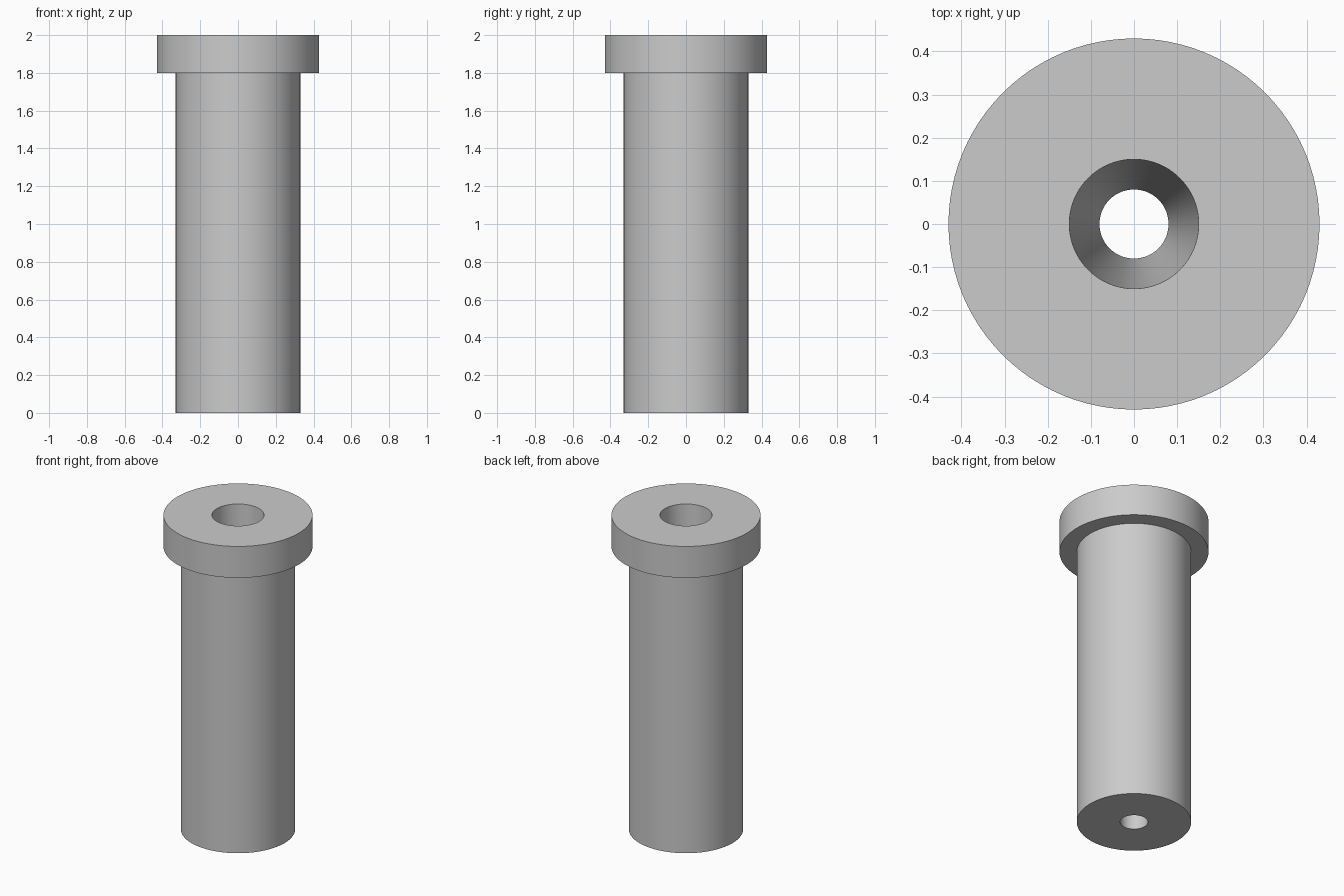
import bpy
import bmesh
from math import cos, sin, tau, radians

cube = bpy.data.objects.get("Cube")
if cube:
    bpy.data.objects.remove(cube, do_unlink=True)

SEGMENTS = 96


def make_material(name, color):
    mat = bpy.data.materials.new(name)
    mat.use_nodes = True
    mat.diffuse_color = color
    mat.node_tree.nodes["Principled BSDF"].inputs["Base Color"].default_value = color
    return mat


def lathe(name, profile, mat):
    """Spin a closed (radius, height) profile around the z axis."""
    bm = bmesh.new()
    rings = []
    for radius, height in profile:
        rings.append([bm.verts.new((radius * cos(tau * i / SEGMENTS),
                                    radius * sin(tau * i / SEGMENTS), height))
                      for i in range(SEGMENTS)])
    for ring, following in zip(rings, rings[1:] + rings[:1]):
        for i in range(SEGMENTS):
            j = (i + 1) % SEGMENTS
            bm.faces.new((ring[i], ring[j], following[j], following[i]))
    bmesh.ops.recalc_face_normals(bm, faces=bm.faces)
    mesh = bpy.data.meshes.new(name)
    bm.to_mesh(mesh)
    bm.free()
    mesh.materials.append(mat)
    obj = bpy.data.objects.new(name, mesh)
    bpy.context.collection.objects.link(obj)
    bpy.ops.object.select_all(action='DESELECT')
    obj.select_set(True)
    bpy.context.view_layer.objects.active = obj
    bpy.ops.object.shade_smooth_by_angle(angle=radians(30))
    return obj


gray = make_material("plain gray", (0.6, 0.6, 0.6, 1.0))

# Flanged bushing: shaft, wide collar and a bore tapering towards the bottom
shaft_radius, collar_radius = 0.33, 0.43
bore_top, bore_bottom = 0.15, 0.08
collar_base, top = 1.8, 2.0

lathe("flanged_bushing", [
    (bore_bottom, 0),
    (shaft_radius, 0),
    (shaft_radius, collar_base),
    (collar_radius, collar_base),
    (collar_radius, top),
    (bore_top, top),
], gray)
